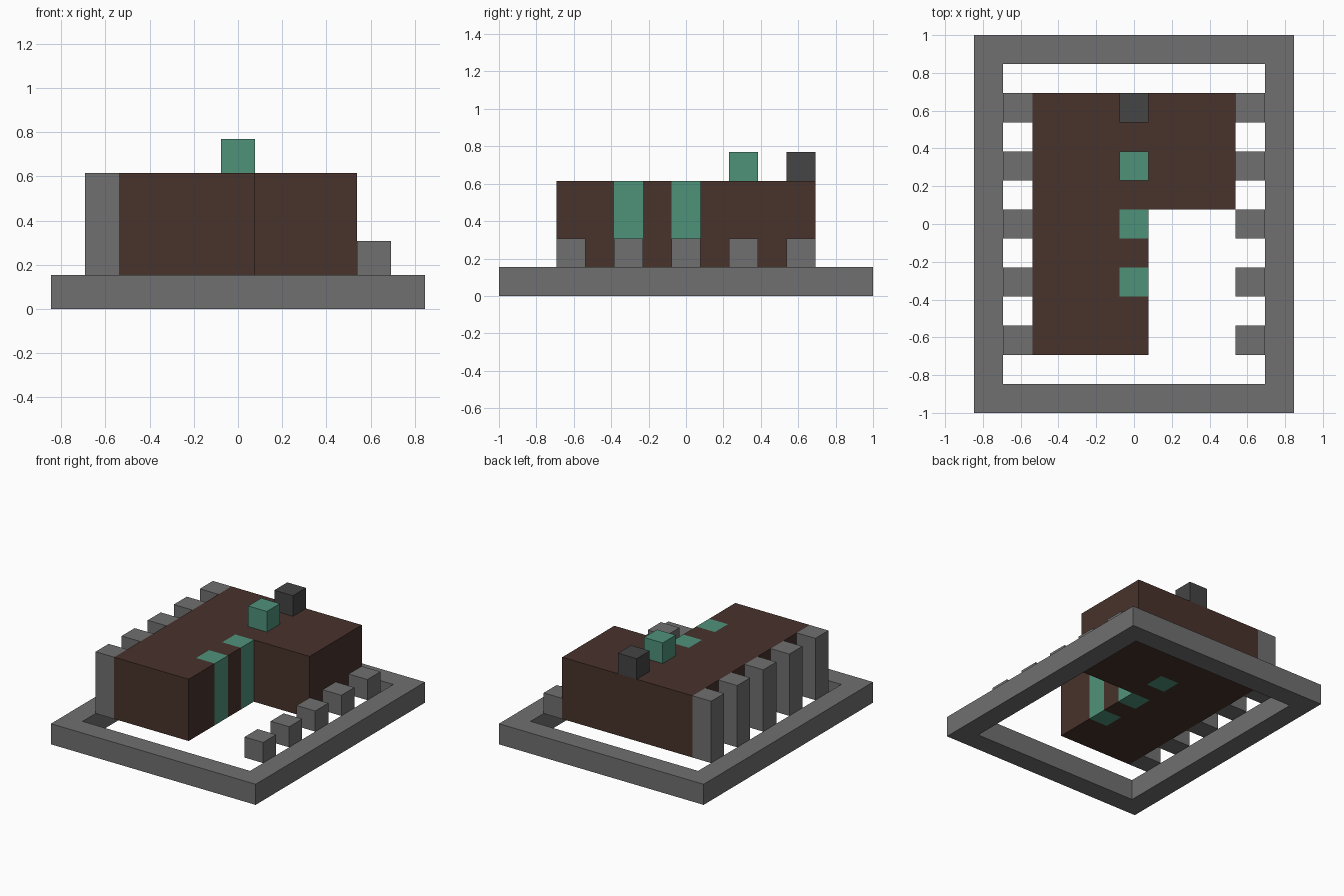
import bpy, bmesh
from mathutils import Vector

if "Cube" in bpy.data.objects:
    bpy.data.objects.remove(bpy.data.objects["Cube"])

U = 2 / 13  # one block


def material(name, rgb):
    m = bpy.data.materials.new(name)
    m.use_nodes = True
    m.diffuse_color = (*rgb, 1)
    bsdf = next(n for n in m.node_tree.nodes if n.type == "BSDF_PRINCIPLED")
    bsdf.inputs["Base Color"].default_value = (*rgb, 1)
    return m


grey = material("stone grey", (0.162, 0.162, 0.162))
charcoal = material("charcoal", (0.058, 0.058, 0.058))
brown = material("dark brown", (0.065, 0.032, 0.024))
green = material("sea green", (0.078, 0.287, 0.195))


def slab(name, xs, ys, z0, z1, mats, keep=lambda x, y: True, pick=lambda x, y: 0):
    """Grid plan in block units, extruded upward; keep() and pick() test cell/face centres."""
    bm = bmesh.new()
    pts = {(x, y): bm.verts.new((x, y, z0)) for x in xs for y in ys}
    for xa, xb in zip(xs, xs[1:]):
        for ya, yb in zip(ys, ys[1:]):
            if keep((xa + xb) / 2, (ya + yb) / 2):
                bm.faces.new([pts[c] for c in ((xa, ya), (xb, ya), (xb, yb), (xa, yb))])
    bmesh.ops.delete(bm, geom=[v for v in bm.verts if not v.link_faces], context="VERTS")
    ext = bmesh.ops.extrude_face_region(bm, geom=bm.faces[:])
    top = [g for g in ext["geom"] if isinstance(g, bmesh.types.BMVert)]
    bmesh.ops.translate(bm, verts=top, vec=Vector((0, 0, z1 - z0)))
    bmesh.ops.recalc_face_normals(bm, faces=bm.faces[:])
    for f in bm.faces:
        c = f.calc_center_median()
        f.material_index = pick(c.x, c.y)
    bmesh.ops.scale(bm, verts=bm.verts[:], vec=Vector((U, U, U)))
    me = bpy.data.meshes.new(name)
    bm.to_mesh(me)
    bm.free()
    for m in mats:
        me.materials.append(m)
    ob = bpy.data.objects.new(name, me)
    bpy.context.scene.collection.objects.link(ob)
    return ob


def block(name, x, y, z0, z1, mat):
    return slab(name, [x - .5, x + .5], [y - .5, y + .5], z0, z1, [mat])


# Open rectangular base frame
slab("base_frame", [-5.5, -4.5, 4.5, 5.5], [-6.5, -5.5, 5.5, 6.5], 0, 1, [grey],
     keep=lambda x, y: abs(x) > 4.5 or abs(y) > 5.5)

# L-shaped body with green columns set into it
slab("body", [-3.5, -.5, .5, 3.5], [-4.5, -2.5, -1.5, -.5, .5, 1.5, 2.5, 4.5], 1, 4,
     [brown, green],
     keep=lambda x, y: x < .5 or y > .5,
     pick=lambda x, y: int(abs(x) < .6 and min(abs(y - r) for r in (-2, 0, 2)) < .1
                           or abs(x) < .1 and min(abs(y - r) for r in (-2, 0, 2)) < .6))

# Blocks on the roof
block("green_roof_block", 0, 2, 4, 5, green)
block("dark_roof_block", 0, 4, 4, 5, charcoal)

# Tall posts on one side, short ones on the other
for i, y in enumerate(range(-4, 5, 2), 1):
    block(f"tall_post_{i}", -4, y, 1, 4, grey)
    block(f"short_post_{i}", 4, y, 1, 2, grey)
